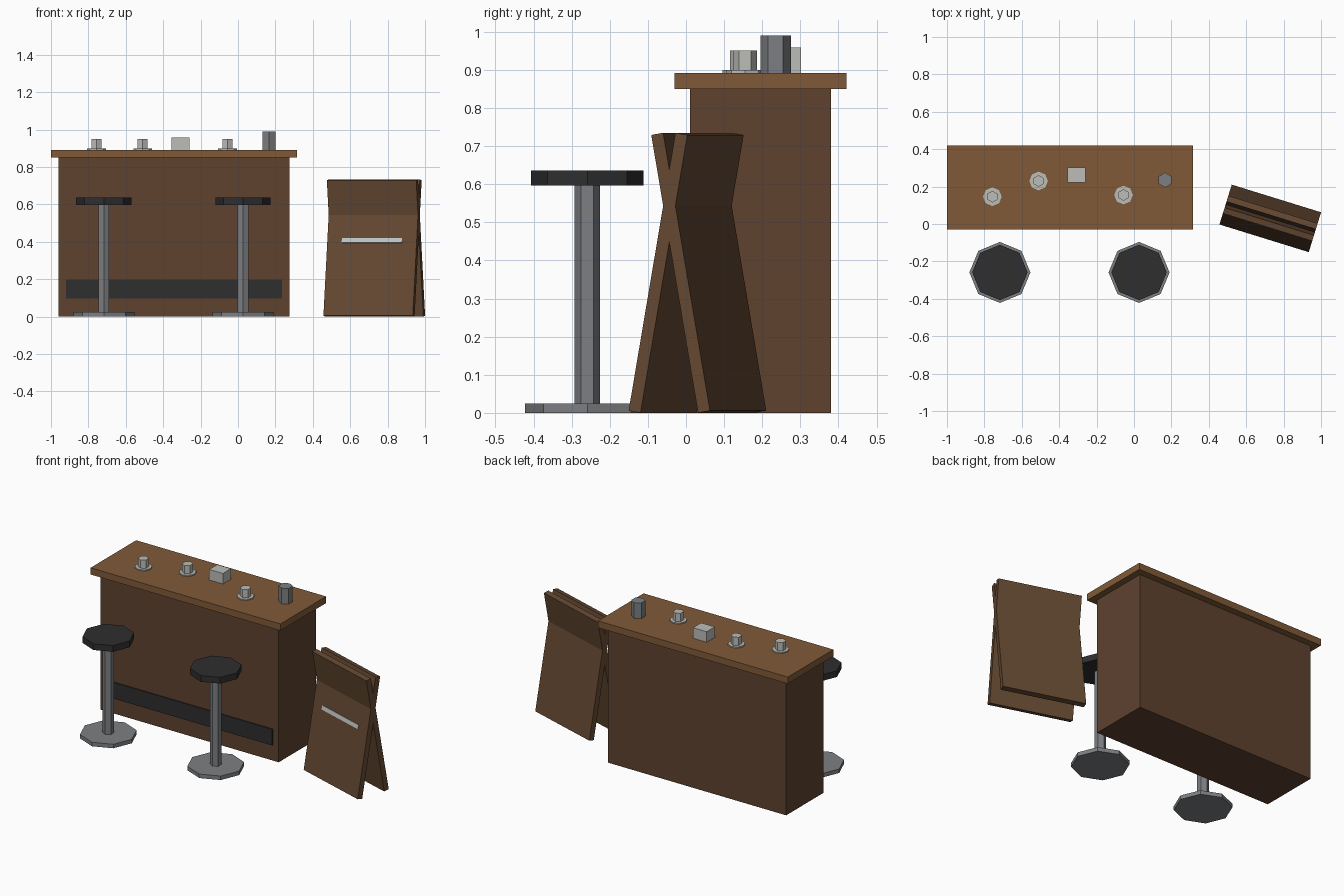
import bpy, math
from mathutils import Matrix, Vector

if "Cube" in bpy.data.objects:
    bpy.data.objects.remove(bpy.data.objects["Cube"])


def material(name, rgb):
    lin = [((c / 255 + 0.055) / 1.055) ** 2.4 for c in rgb]
    m = bpy.data.materials.new(name)
    m.diffuse_color = (*lin, 1)
    m.use_nodes = True
    m.node_tree.nodes["Principled BSDF"].inputs["Base Color"].default_value = m.diffuse_color
    return m


TOP_WOOD = material("light wood", (128, 90, 56))
BODY_WOOD = material("dark wood", (94, 66, 47))
BOARD_WOOD = material("board wood", (100, 72, 49))
BLACK = material("black", (46, 46, 47))
METAL = material("grey metal", (125, 127, 130))
CHINA = material("pale china", (188, 188, 184))
STRIP = material("pale strip", (196, 200, 196))


def finish(name, mat):
    ob = bpy.context.object
    ob.name = name
    ob.data.materials.append(mat)
    return ob


def box(name, mat, x, y, z):
    """Box from (min, max) ranges."""
    bpy.ops.mesh.primitive_cube_add(size=1)
    ob = finish(name, mat)
    size = [r[1] - r[0] for r in (x, y, z)]
    mid = [(r[0] + r[1]) / 2 for r in (x, y, z)]
    ob.data.transform(Matrix.Translation(mid) @ Matrix.Diagonal((*size, 1)))
    return ob


def prism(name, mat, sides, r, x, y, z0, z1):
    """Upright prism with a corner pointing along y."""
    bpy.ops.mesh.primitive_cylinder_add(vertices=sides, radius=r, depth=z1 - z0,
                                        location=(x, y, (z0 + z1) / 2))
    return finish(name, mat)


# Counter
box("counter_body", BODY_WOOD, (-0.96, 0.275), (0.01, 0.38), (0, 0.85))
box("counter_top", TOP_WOOD, (-1, 0.315), (-0.03, 0.421), (0.85, 0.892))
box("kick_panel", BLACK, (-0.92, 0.235), (0.003, 0.012), (0.097, 0.198))

# Stools
for i, x in enumerate((-0.717, 0.027)):
    prism(f"stool_base_{i}", METAL, 8, 0.163, x, -0.259, 0, 0.025)
    prism(f"stool_post_{i}", METAL, 6, 0.033, x, -0.259, 0.025, 0.597)
    prism(f"stool_seat_{i}", BLACK, 8, 0.148, x, -0.259, 0.597, 0.636)

# Cups on saucers
for i, (x, y) in enumerate(((-0.757, 0.146), (-0.51, 0.23), (-0.056, 0.155))):
    prism(f"saucer_{i}", CHINA, 8, 0.05, x, y, 0.892, 0.899)
    prism(f"cup_{i}", CHINA, 6, 0.031, x, y, 0.899, 0.95)

# Napkin box and tall pot
box("napkin_box", CHINA, (-0.355, -0.26), (0.222, 0.302), (0.892, 0.958))
prism("pot", METAL, 6, 0.04, 0.166, 0.235, 0.892, 0.99)

# Crossed sign boards, turned together about their shared centre
place = Matrix.Translation((0.7285, 0.03, 0.3675)) @ Matrix.Rotation(-0.3, 4, 'Z')
for name, s in (("front_board", -1), ("back_board", 1)):
    lean = place @ Matrix.Translation((0, 0.031 * s, 0)) @ \
        Matrix.Rotation(math.radians(10) * s, 4, 'X')
    ob = box(name, BOARD_WOOD, (-0.25, 0.25), (-0.0165, 0.0165), (-0.37, 0.37))
    ob.matrix_world = lean
    if s < 0:
        plate = box("sign_strip", STRIP, (-0.168, 0.168), (-0.0205, -0.0155), (0.025, 0.051))
        plate.matrix_world = lean
